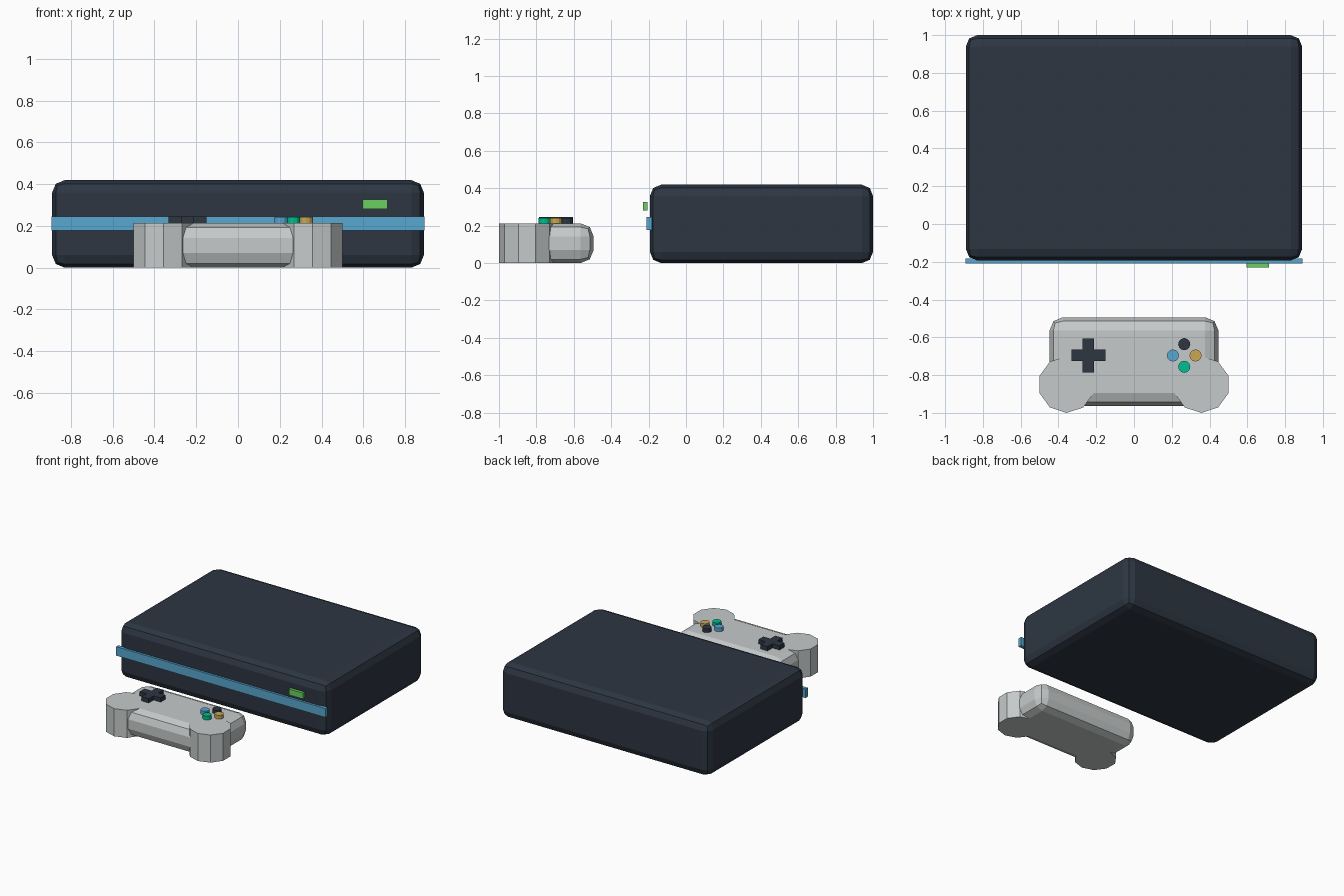
import bpy
import bmesh
from mathutils import Matrix, Vector

cube = bpy.data.objects.get("Cube")
if cube:
    bpy.data.objects.remove(cube, do_unlink=True)


def material(name, rgb):
    """Flat material from 0-255 sRGB values, stored as linear."""
    lin = [((c / 255 + 0.055) / 1.055) ** 2.4 if c > 10 else c / 255 / 12.92 for c in rgb]
    mat = bpy.data.materials.new(name)
    mat.use_nodes = True
    mat.diffuse_color = (*lin, 1)
    mat.node_tree.nodes["Principled BSDF"].inputs["Base Color"].default_value = (*lin, 1)
    return mat


NAVY = material("dark navy", (45, 54, 66))
GREY = material("light grey", (198, 202, 202))
BLUE = material("sky blue", (88, 167, 208))
LIME = material("lime green", (107, 207, 97))
TEAL = material("teal green", (0, 190, 142))
GOLD = material("gold", (202, 167, 82))


def finish(name, bm, mat):
    mesh = bpy.data.meshes.new(name)
    bm.to_mesh(mesh)
    bm.free()
    mesh.materials.append(mat)
    obj = bpy.data.objects.new(name, mesh)
    bpy.context.collection.objects.link(obj)
    return obj


def box(name, low, high, mat, bevel=0):
    low, high = Vector(low), Vector(high)
    bm = bmesh.new()
    bmesh.ops.create_cube(bm, size=1, matrix=Matrix.Translation((low + high) / 2)
                          @ Matrix.Diagonal((*(high - low), 1)))
    obj = finish(name, bm, mat)
    if bevel:
        mod = obj.modifiers.new("rounded edges", "BEVEL")
        mod.width = bevel
        mod.segments = 2
    return obj


def prism(name, x, y, radius, z0, z1, sides, mat):
    """Upright prism with one corner pointing to the front."""
    bm = bmesh.new()
    bmesh.ops.create_cone(bm, cap_ends=True, segments=sides, radius1=radius,
                          radius2=radius, depth=z1 - z0)
    corner = max(bm.verts, key=lambda v: v.co.y).co
    turn = Vector((0, -1)).angle_signed(corner.xy.normalized())
    bm.transform(Matrix.Translation((x, y, (z0 + z1) / 2)) @ Matrix.Rotation(turn, 4, "Z"))
    return finish(name, bm, mat)


# Console with front stripe and power light
box("console_body", (-0.89, -0.193, 0), (0.89, 1, 0.419), NAVY, bevel=0.06)
box("front_stripe", (-0.892, -0.21, 0.177), (0.892, -0.183, 0.246), BLUE)
box("power_light", (0.595, -0.231, 0.28), (0.715, -0.207, 0.326), LIME)

# Controller body and grips
TOP = 0.213
box("controller_body", (-0.447, -0.964, 0), (0.447, -0.494, TOP), GREY, bevel=0.07)
for side, x in (("left", 0.357), ("right", -0.357)):
    prism(side + "_grip", x, -0.85, 0.15, 0, TOP, 10, GREY)

# Direction pad: a square centre with four extruded arms
bm = bmesh.new()
bmesh.ops.create_cube(bm, size=0.06)
for face in [f for f in bm.faces if abs(f.normal.z) < 0.5]:
    normal = face.normal.copy()
    arm = bmesh.ops.extrude_discrete_faces(bm, faces=[face])["faces"][0]
    bmesh.ops.translate(bm, verts=arm.verts, vec=normal * 0.06)
bm.transform(Matrix.Translation((-0.242, -0.695, TOP + 0.003)))
finish("direction_pad", bm, NAVY)

# Action buttons in a diamond
for name, dx, dy, mat in (("back", 0, 1, NAVY), ("right", -1, 0, BLUE),
                          ("left", 1, 0, GOLD), ("front", 0, -1, TEAL)):
    prism(name + "_button", 0.266 + dx * 0.06, -0.696 + dy * 0.06, 0.032,
          TOP - 0.03, 0.242, 12, mat)
